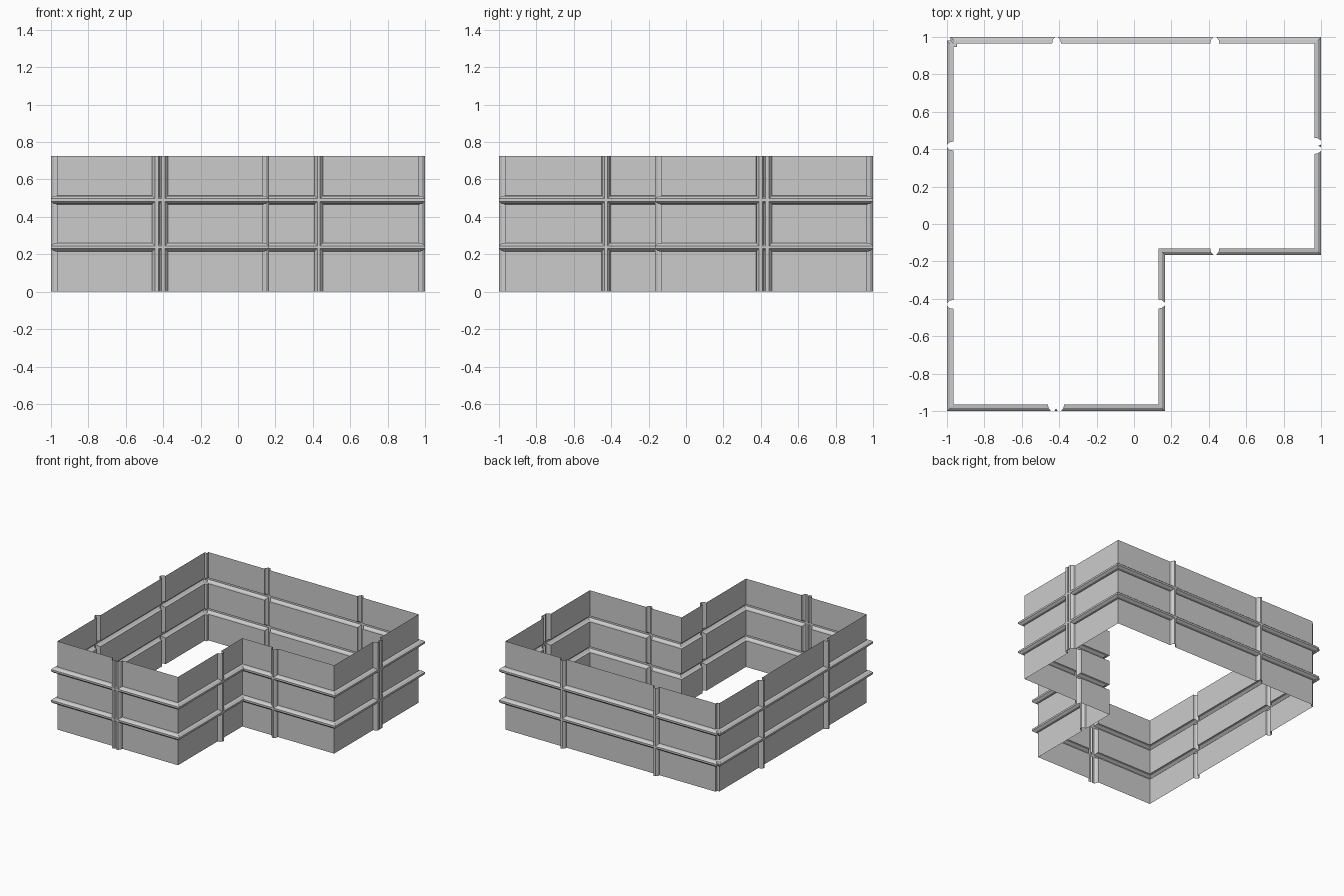
import bpy, bmesh
from mathutils import Vector

if "Cube" in bpy.data.objects:
    bpy.data.objects.remove(bpy.data.objects["Cube"])

HEIGHT = 0.725
DEPTH = 0.034  # how far ribs and rails stand out from the panels

# hollow channel cross-sections: (offset along the wall, outward depth)
SINGLE = [(-0.0235, 0), (-0.021, 0.018), (-0.0075, DEPTH),
          (0.0075, DEPTH), (0.021, 0.018), (0.0235, 0)]
DOUBLE = [(-0.043, 0), (-0.040, 0.018), (-0.027, DEPTH), (-0.008, DEPTH), (0, 0.02),
          (0.008, DEPTH), (0.027, DEPTH), (0.040, 0.018), (0.043, 0)]

# outer L-shaped outline (counter-clockwise), with a small notch at the back left corner
outline = [Vector(p) for p in [(-1, -1), (0.165, -1), (0.165, -0.165), (1, -0.165),
                               (1, 1), (-0.98, 1), (-0.98, 0.98), (-1, 0.98)]]

# vertical ribs on each wall: (coordinate along the wall, profile)
ribs = {0: [(-0.417, DOUBLE)],
        1: [(-0.428, SINGLE)],
        2: [(0.432, SINGLE)],
        3: [(0.418, DOUBLE)],
        4: [(0.432, SINGLE), (-0.414, SINGLE)],
        7: [(0.417, SINGLE), (-0.430, SINGLE)]}


def normal(i):
    d = (outline[(i + 1) % len(outline)] - outline[i]).normalized()
    return Vector((d.y, -d.x))


# plan samples: (outer point, outward direction, rib depth)
plan = []
for i, corner in enumerate(outline):
    n = normal(i)
    plan.append((corner, normal(i - 1) + n, 0))
    direction = Vector((-n.y, n.x))
    axis = 0 if abs(direction.x) > 0.5 else 1
    for pos, profile in ribs.get(i, []):
        centre = corner.copy()
        centre[axis] = pos
        plan += [(centre + direction * o, n, d) for o, d in profile]

# height samples: (z, rail depth)
levels = [(0, 0)]
for z in (0.238, 0.490):
    levels += [(z + o, d) for o, d in SINGLE]
levels.append((HEIGHT, 0))

# one folded sheet: panels with hollow ribs and rails pressed outwards
bm = bmesh.new()
grid = []
for point, out, rib in plan:
    column = []
    for z, rail in levels:
        depth = max(rib, rail)
        p = point - out * (DEPTH - depth)
        column.append((bm.verts.new((p.x, p.y, z)), depth))
    grid.append(column)

for i in range(len(grid)):
    a, b = grid[i], grid[(i + 1) % len(grid)]
    for j in range(len(levels) - 1):
        quad = [a[j], b[j], b[j + 1], a[j + 1]]
        verts = [q[0] for q in quad]
        depths = [q[1] for q in quad]
        low = depths.index(min(depths))
        if sum(d > depths[low] + 1e-6 for d in depths) == 3:
            # mitre crease where a rib meets a rail
            v = verts[low:] + verts[:low]
            bm.faces.new(v[:3])
            bm.faces.new([v[0], v[2], v[3]])
        else:
            bm.faces.new(verts)

mesh = bpy.data.meshes.new("panelled_wall")
bm.to_mesh(mesh)
bm.free()
wall = bpy.data.objects.new("panelled_wall", mesh)
bpy.context.collection.objects.link(wall)
